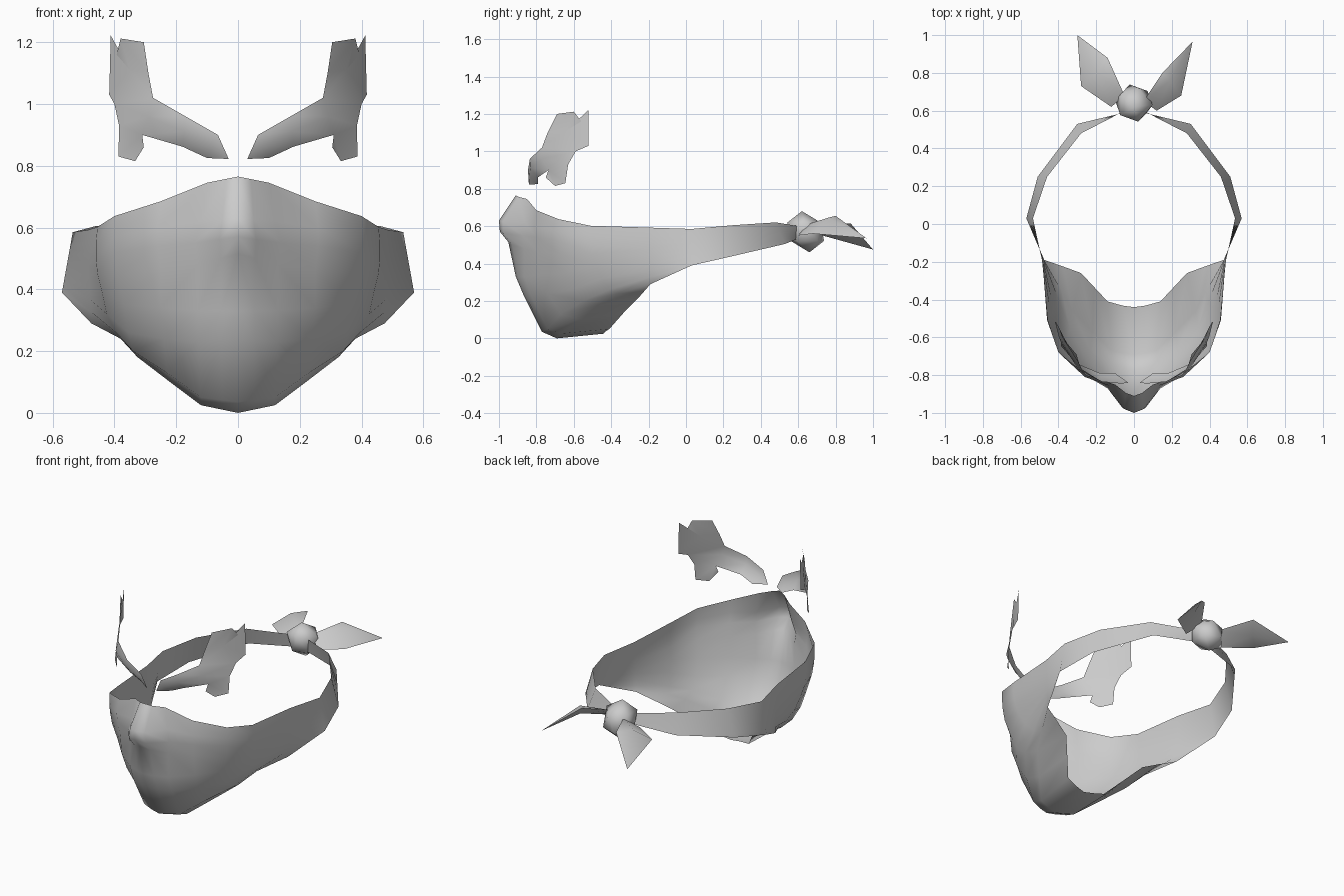
import bpy, bmesh, math
from mathutils import Vector as V

if "Cube" in bpy.data.objects:
    bpy.data.objects.remove(bpy.data.objects["Cube"])


def make(name, verts, faces, mirror=True, angle=180):
    me = bpy.data.meshes.new(name)
    me.from_pydata([tuple(v) for v in verts], [], faces)
    bm = bmesh.new()
    bm.from_mesh(me)
    bmesh.ops.recalc_face_normals(bm, faces=bm.faces)
    bm.to_mesh(me)
    bm.free()
    ob = bpy.data.objects.new(name, me)
    bpy.context.collection.objects.link(ob)
    if mirror:
        ob.modifiers.new("mirror", 'MIRROR').merge_threshold = 0.002
    bpy.ops.object.select_all(action='DESELECT')
    ob.select_set(True)
    bpy.context.view_layer.objects.active = ob
    bpy.ops.object.shade_smooth_by_angle(angle=math.radians(angle))
    return ob


def loft(rails):
    """Quad grid through rails of equal length."""
    n = len(rails[0])
    verts = [p for r in rails for p in r]
    faces = [(i * n + j, i * n + j + 1, (i + 1) * n + j + 1, (i + 1) * n + j)
             for i in range(len(rails) - 1) for j in range(n - 1)]
    return verts, faces


# Face cloth: rails from the middle of the face round to the cheek
top_edge = [(0, -.91, .765), (.10, -.85, .745), (.25, -.80, .685), (.40, -.68, .637), (.455, -.51, .602)]
nose_tip = [(0, -1.0, .63), (.12, -.86, .62), (.26, -.81, .60), (.40, -.68, .57), (.46, -.51, .55)]
nose_wing = [(0, -.995, .57), (.14, -.87, .55), (.26, -.80, .54), (.40, -.675, .52), (.46, -.505, .50)]
nose_base = [(0, -.95, .515), (.13, -.865, .48), (.25, -.79, .46), (.39, -.67, .45), (.455, -.50, .45)]
mouth = [(0, -.91, .33), (.13, -.865, .33), (.25, -.775, .34), (.37, -.645, .35), (.44, -.485, .39)]
lip = [(0, -.87, .235), (.13, -.83, .23), (.24, -.74, .24), (.355, -.61, .26), (.425, -.45, .32)]
chin = [(0, -.77, .035), (.12, -.74, .05), (.23, -.67, .13), (.34, -.55, .20), (.395, -.41, .26)]
under = [(0, -.69, .0), (.12, -.67, .025), (.22, -.57, .10), (.325, -.46, .18), (.38, -.36, .24)]
throat = [(0, -.44, .025), (.14, -.41, .05), (.21, -.335, .135), (.28, -.26, .21), (.375, -.225, .25)]

# Strap: upper and lower edge from the cheek to the knot
strap_top = [(.487, -.19, .592), (.535, .03, .585), (.46, .25, .605), (.28, .48, .62), (.05, .60, .60)]
strap_low = [(.475, -.19, .29), (.57, .03, .39), (.51, .25, .44), (.30, .53, .505), (.05, .59, .53)]

rails = []
face_rails = [top_edge, nose_tip, nose_wing, nose_base, mouth, lip, chin, under, throat]
for i, rail in enumerate(face_rails):
    pts = [V(p) for p in rail]
    # extra column that rounds the ridge of the nose
    ridge = pts[0].lerp(pts[1], .42)
    ridge.y = pts[0].y + (pts[1].y - pts[0].y) * (.15 if i in (1, 2) else .25)
    pts.insert(1, ridge)
    t = i / (len(face_rails) - 1)
    pts += [V(a).lerp(V(b), t) for a, b in zip(strap_top, strap_low)]
    rails.append(pts)
make("face_cloth_and_strap", *loft(rails))

# Brow plates: curled inner bar, then upright plate with two overlapping horns and a lower prong
upper = [V(p) for p in [(.065, -.845, .90), (.17, -.835, .96), (.275, -.77, 1.02)]]
lower = [V(p) for p in [(.10, -.79, .825), (.18, -.79, .862), (.31, -.735, .90)]]
middle = [(a + b) / 2 + V((0, -.02, 0)) for a, b in zip(upper, lower)]
verts, faces = loft([upper, middle, lower])
verts += [(.03, -.84, .822), (.40, -.59, 1.0), (.29, -.74, 1.10), (.305, -.69, 1.20),
          (.38, -.60, 1.212), (.35, -.64, 1.11), (.412, -.52, 1.222), (.417, -.52, 1.03),
          (.305, -.75, .86), (.333, -.70, .815), (.387, -.645, .83), (.385, -.63, .93),
          (.393, -.56, 1.16)]
faces += [(0, 3, 9), (3, 6, 9), (2, 5, 10), (5, 8, 20), (5, 20, 10), (2, 10, 14, 11),
          (11, 14, 13, 12), (14, 21, 13), (14, 10, 16, 15), (8, 17, 18), (8, 18, 19, 20)]
make("brow_plate", verts, faces, angle=60)

# Knot at the back of the head: low-poly ball, pinched and sheared
bm = bmesh.new()
bmesh.ops.create_icosphere(bm, subdivisions=1, radius=1)
for v in bm.verts:
    x, y, z = v.co
    v.co = (x * .11 * (1 - .35 * y * y), .64 + y * .105 - z * .02, .57 + z * .11)
bm.verts.index_update()
kv = [v.co.copy() for v in bm.verts]
kf = [[v.index for v in f.verts] for f in bm.faces]
bm.free()
make("knot", kv, kf, mirror=False, angle=50)


# Two loose tails: folded leaf shapes with a raised ridge and a closed underside
def tail(name, root_in, root_out, inner, ridge, outer, tip):
    below = V(ridge) - V((0, 0, .05))
    make(name, [root_in, root_out, inner, ridge, outer, tip, below],
         [(0, 1, 3), (0, 3, 2), (1, 4, 3), (2, 3, 5), (3, 4, 5),
          (1, 0, 6), (0, 2, 6), (4, 1, 6), (2, 5, 6), (5, 4, 6)], mirror=False, angle=80)


tail("tail_right", (.05, .65, .61), (.12, .60, .55), (.15, .80, .655),
     (.19, .76, .645), (.25, .68, .56), (.31, .965, .535))
tail("tail_left", (-.05, .68, .60), (-.12, .62, .54), (-.14, .88, .615),
     (-.20, .80, .615), (-.28, .73, .55), (-.30, 1.0, .475))
